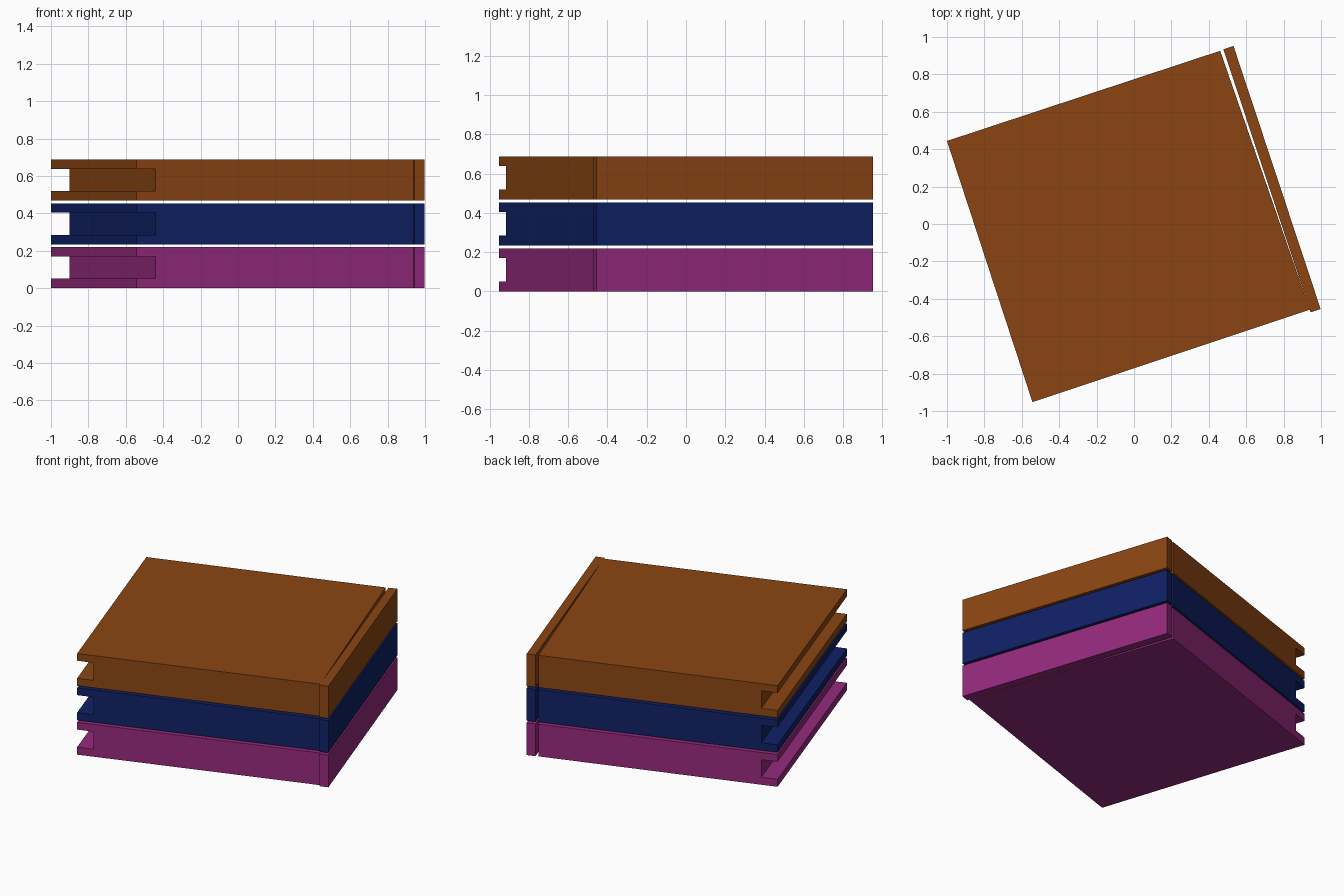
import bpy, bmesh
from mathutils import Vector

if "Cube" in bpy.data.objects:
    bpy.data.objects.remove(bpy.data.objects["Cube"])


def material(name, rgb):
    m = bpy.data.materials.new(name)
    m.diffuse_color = (*rgb, 1)
    m.use_nodes = True
    m.node_tree.nodes["Principled BSDF"].inputs["Base Color"].default_value = m.diffuse_color
    return m


def loft(name, front, back, profile, z0, mat):
    """Sweep a profile of (fraction along edge, height) from front edge to back edge."""
    bm = bmesh.new()
    rings = []
    for a, b in (front, back):
        a, b = Vector(a), Vector(b)
        rings.append([bm.verts.new((*a.lerp(b, s), z0 + z)) for s, z in profile])
    f, k = rings
    bm.faces.new(f)
    bm.faces.new(k[::-1])
    n = len(profile)
    for i in range(n):
        j = (i + 1) % n
        bm.faces.new((f[i], k[i], k[j], f[j]))
    bmesh.ops.recalc_face_normals(bm, faces=bm.faces)
    me = bpy.data.meshes.new(name)
    bm.to_mesh(me)
    bm.free()
    ob = bpy.data.objects.new(name, me)
    me.materials.append(mat)
    bpy.context.collection.objects.link(ob)


H, PITCH = 0.219, 0.234        # book thickness and stacking step
LO, HI, IN = 0.051, 0.170, 0.068  # page recess heights and depth

# book body: covers with the pages set back on the open side
body = [(0, 0), (1, 0), (1, H), (0, H), (0, HI), (IN, HI), (IN, LO), (0, LO)]
body_front = ((-0.543, -0.952), (0.940, -0.458))
body_back = ((-1.0, 0.444), (0.461, 0.926))

# spine strip, separated from the body by a thin tapering gap
strip = [(0, 0), (1, 0), (1, H), (0, H)]
strip_front = ((0.944, -0.472), (0.998, -0.455))
strip_back = ((0.478, 0.934), (0.532, 0.952))

books = [("purple", (0.30, 0.023, 0.205)),
         ("blue", (0.005, 0.015, 0.13)),
         ("brown", (0.258, 0.06, 0.0065))]
for i, (name, rgb) in enumerate(books):
    mat = material(name + "_cover", rgb)
    loft(name + "_book_body", body_front, body_back, body, i * PITCH, mat)
    loft(name + "_book_spine", strip_front, strip_back, strip, i * PITCH, mat)
